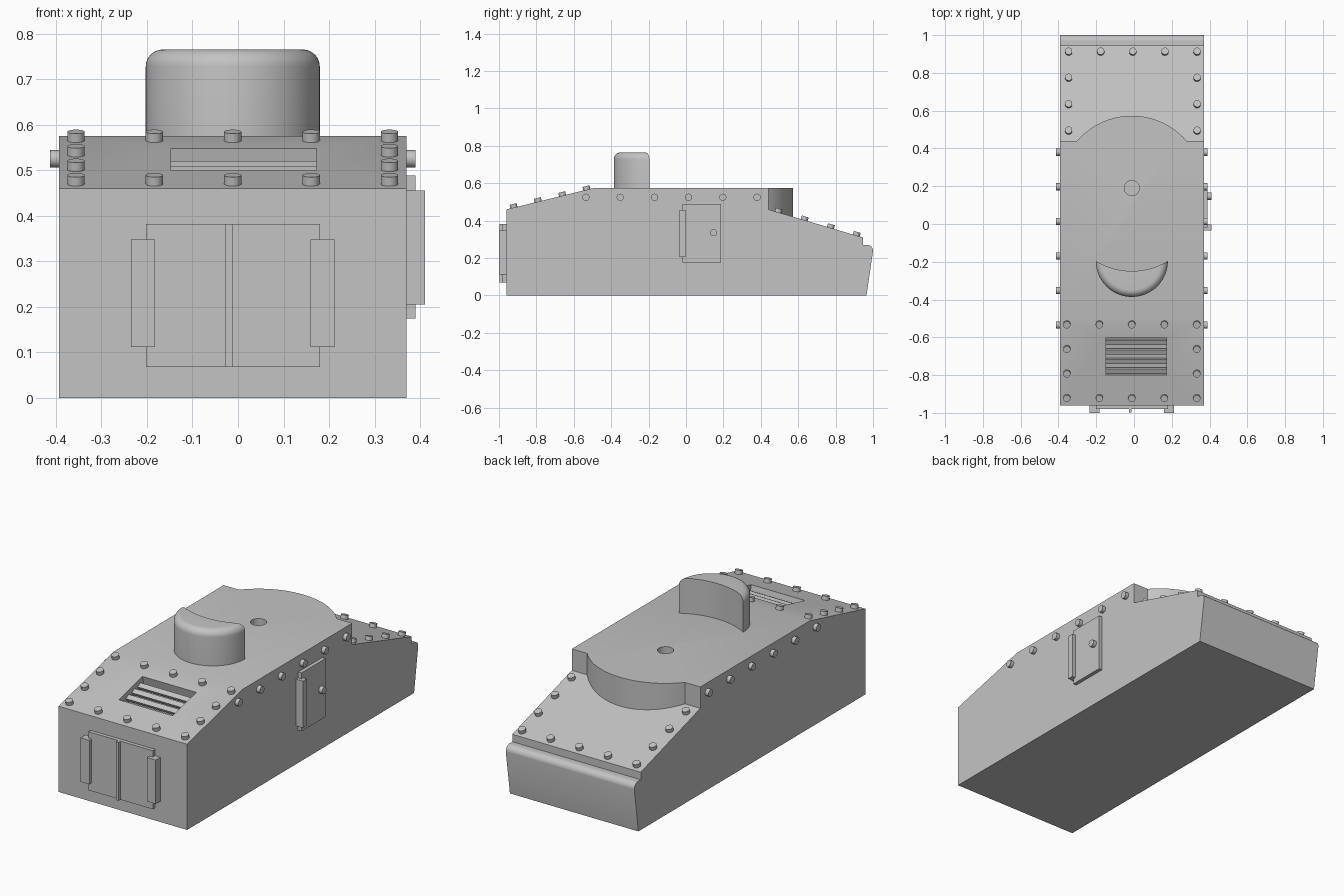
import bpy, bmesh, math
from mathutils import Vector, Matrix

if "Cube" in bpy.data.objects:
    bpy.data.objects.remove(bpy.data.objects["Cube"], do_unlink=True)

MID = -0.0115            # centre line of the hull
HALF = 0.3815            # half width of the hull
TOP = 0.575              # height of the deck
FRONT_TILT = math.atan2(0.115, 0.47)
REAR_FALL = 0.297        # drop per unit along the rear plate

steel = bpy.data.materials.new("plain_grey")
steel.use_nodes = True
GREY = (0.55, 0.55, 0.55, 1)
steel.diffuse_color = GREY
steel.node_tree.nodes["Principled BSDF"].inputs["Base Color"].default_value = GREY


def finish(name, bm):
    bmesh.ops.recalc_face_normals(bm, faces=bm.faces)
    mesh = bpy.data.meshes.new(name)
    bm.to_mesh(mesh)
    bm.free()
    mesh.materials.append(steel)
    ob = bpy.data.objects.new(name, mesh)
    bpy.context.collection.objects.link(ob)
    return ob


def smooth(ob):
    bpy.ops.object.select_all(action='DESELECT')
    ob.select_set(True)
    bpy.context.view_layer.objects.active = ob
    bpy.ops.object.shade_smooth_by_angle(angle=math.radians(30))


def prism(name, lower, upper):
    """Closed solid between two matching outlines."""
    bm = bmesh.new()
    a = [bm.verts.new(p) for p in lower]
    b = [bm.verts.new(p) for p in upper]
    bm.faces.new(a)
    bm.faces.new(b)
    for i in range(len(a)):
        j = (i + 1) % len(a)
        bm.faces.new((a[i], a[j], b[j], b[i]))
    return finish(name, bm)


def box(name, x, y, z, tilt=0):
    centre = Vector([sum(r) / 2 for r in (x, y, z)])
    size = [r[1] - r[0] for r in (x, y, z)]
    bm = bmesh.new()
    bmesh.ops.create_cube(bm, size=1, matrix=Matrix.Translation(centre)
                          @ Matrix.Rotation(tilt, 4, 'X') @ Matrix.Diagonal((*size, 1)))
    return finish(name, bm)


def cylinder(name, base, direction, radius, length, sides=24):
    direction = Vector(direction).normalized()
    turn = direction.to_track_quat('Z', 'Y').to_matrix().to_4x4()
    bm = bmesh.new()
    bmesh.ops.create_cone(bm, cap_ends=True, segments=sides, radius1=radius, radius2=radius,
                          depth=length, matrix=Matrix.Translation(Vector(base) + direction * length / 2) @ turn)
    return finish(name, bm)


def cut(target, cutter):
    mod = target.modifiers.new("cut", 'BOOLEAN')
    mod.operation = 'DIFFERENCE'
    mod.solver = 'EXACT'
    mod.object = cutter
    bpy.context.view_layer.objects.active = target
    bpy.ops.object.modifier_apply(modifier=mod.name)
    bpy.data.objects.remove(cutter, do_unlink=True)


def front_z(y):
    return 0.46 + (y + 0.96) * math.tan(FRONT_TILT)


def rear_z(y):
    return 0.46 - (y - 0.44) * REAR_FALL


# Hull: side profile with a rounded rear lip
lip = [(0.968 + 0.032 * math.cos(a), 0.238 + 0.032 * math.sin(a))
       for a in [math.radians(90 * i / 8) for i in range(9)]]
profile = [(-0.96, 0), (0.965, 0)] + lip + [(0.945, 0.27), (0.945, TOP), (-0.49, TOP), (-0.96, 0.46)]
hull = prism("hull", [(MID - HALF, y, z) for y, z in profile],
             [(MID + HALF, y, z) for y, z in profile])

# Sloped rear plate, cut away around the round deck edge
RING, RING_Y = 0.383, 0.19
swing = math.acos((0.44 - RING_Y) / RING)
arc = [(MID + RING * math.sin(t), RING_Y + RING * math.cos(t))
       for t in [swing * (i / 20 - 1) for i in range(41)]]
plan = [(-0.6, 0.44)] + arc + [(0.6, 0.44), (0.6, 1.2), (-0.6, 1.2)]
cut(hull, prism("rear_cutter", [(x, y, rear_z(y)) for x, y in plan], [(x, y, 0.9) for x, y in plan]))

# Pivot hole in the deck and vent recess in the front plate
cut(hull, cylinder("hole_cutter", (MID, RING_Y, 0.45), (0, 0, 1), 0.04, 0.3, 32))
vent_z = front_z(-0.7)
cut(hull, box("vent_cutter", (-0.147, 0.172), (-0.803, -0.597),
              (vent_z - 0.06, vent_z + 0.06), FRONT_TILT))
smooth(hull)

# Vent slats
for i in range(4):
    y = -0.775 + 0.05 * i
    z = front_z(y) - 0.035
    box(f"vent_slat_{i + 1}", (-0.149, 0.174), (y - 0.014, y + 0.014),
        (z - 0.008, z + 0.008), FRONT_TILT + 0.25)

# Crescent shield: lathed drum with a rounded rim, hollowed on the rear side
rim = [(0.154 + 0.037 * math.cos(a), 0.728 + 0.037 * math.sin(a))
       for a in [math.radians(90 * i / 8) for i in range(9)]]
SIDES = 72
bm = bmesh.new()
rings = [[bm.verts.new((MID + r * math.cos(math.tau * k / SIDES),
                        -0.195 + r * math.sin(math.tau * k / SIDES), z)) for k in range(SIDES)]
         for r, z in [(0.191, TOP - 0.005)] + rim]
bm.faces.new(rings[0])
bm.faces.new(rings[-1])
for low, high in zip(rings, rings[1:]):
    for k in range(SIDES):
        n = (k + 1) % SIDES
        bm.faces.new((low[k], low[n], high[n], high[k]))
shield = finish("crescent_shield", bm)
cut(shield, cylinder("shield_cutter", (MID, 0.121, 0.4), (0, 0, 1), 0.37, 0.6, 96))
smooth(shield)


# Rivets
def rivet(name, base, direction, radius=0.019):
    d = Vector(direction).normalized()
    smooth(cylinder(name, Vector(base) - d * 0.005, d, radius, 0.025))


front_normal = (0, -math.sin(FRONT_TILT), math.cos(FRONT_TILT))
rear_normal = (0, REAR_FALL, 1)
for row, y in enumerate((-0.53, -0.66, -0.79, -0.92)):
    for col in (range(5) if row in (0, 3) else (0, 4)):
        rivet(f"front_rivet_{row}_{col}", (MID + 0.172 * (col - 2), y, front_z(y)), front_normal)
for row, y in enumerate((0.91, 0.772, 0.632, 0.492)):
    for col in (range(5) if row == 0 else (0, 4)):
        rivet(f"rear_rivet_{row}_{col}", (-0.006 + 0.17 * (col - 2), y, rear_z(y)), rear_normal)
for side, label in ((1, "left"), (-1, "right")):
    for i in range(6):
        rivet(f"{label}_side_rivet_{i + 1}", (MID + side * HALF, -0.535 + 0.183 * i, 0.525), (side, 0, 0))

# Front double hatch with hinges and a centre strip
box("front_hatch", (-0.202, 0.18), (-0.98, -0.955), (0.068, 0.382))
box("front_hatch_strip", (-0.027, -0.012), (-0.997, -0.955), (0.068, 0.382))
for side, label in ((1, "left"), (-1, "right")):
    x = MID + side * 0.197
    box(f"front_hinge_{label}", (x - 0.026, x + 0.026), (-1.0, -0.955), (0.112, 0.348))

# Side hatch with hinge and knob
box("side_hatch", (0.365, 0.39), (-0.018, 0.187), (0.175, 0.488))
box("side_hinge", (0.365, 0.41), (-0.035, -0.002), (0.205, 0.456))
rivet("side_hatch_knob", (0.39, 0.147, 0.336), (1, 0, 0))
